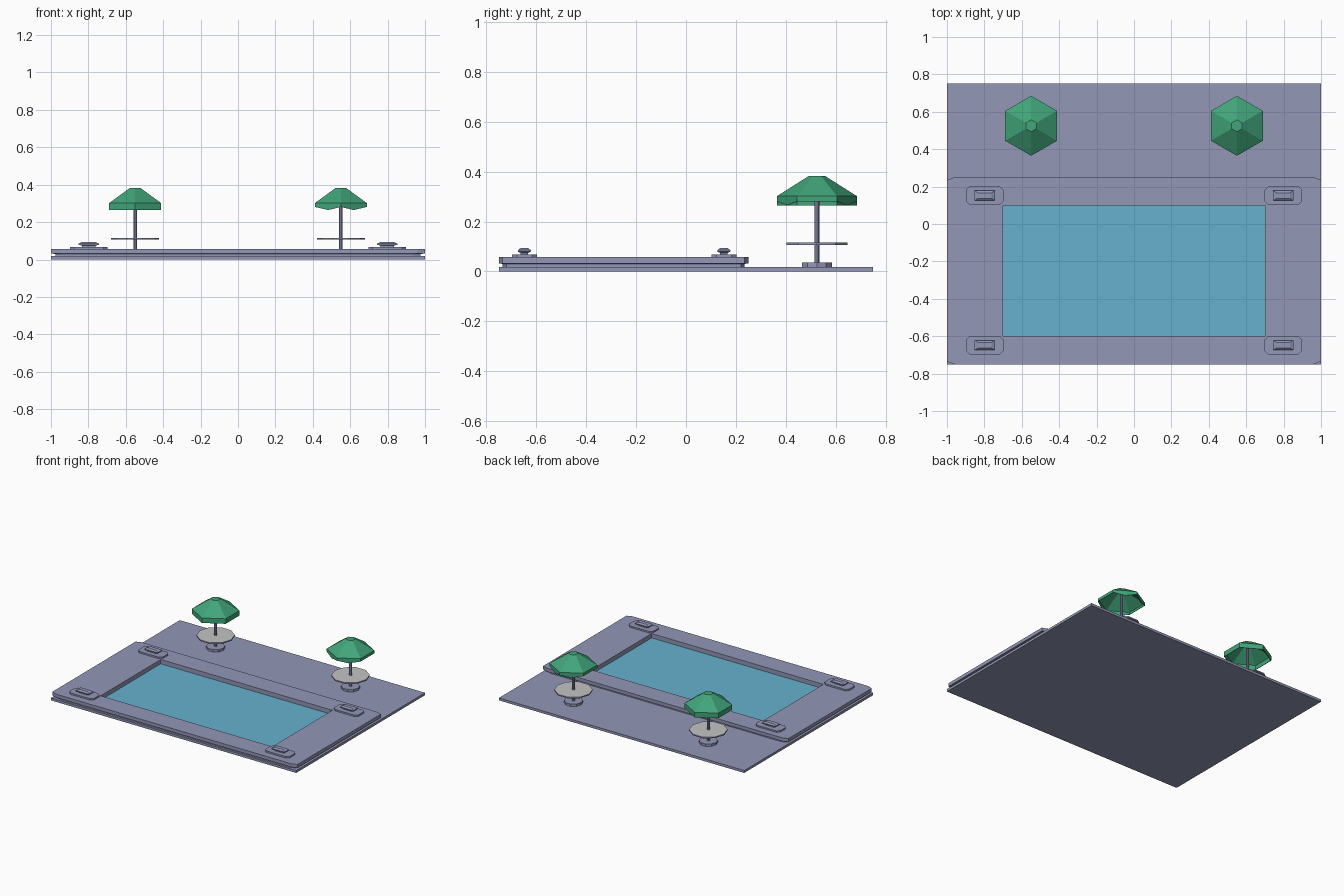
import bpy, bmesh, math

if "Cube" in bpy.data.objects:
    bpy.data.objects.remove(bpy.data.objects["Cube"])


def material(name, rgb):
    m = bpy.data.materials.new(name)
    m.diffuse_color = (*rgb, 1.0)
    m.use_nodes = True
    m.node_tree.nodes["Principled BSDF"].inputs["Base Color"].default_value = m.diffuse_color
    return m


SLATE = material("slate_stone", (0.29, 0.31, 0.47))
WATER = material("pool_water", (0.136, 0.445, 0.631))
GREEN = material("canopy_green", (0.054, 0.376, 0.195))
PALE = material("pale_table_top", (0.56, 0.55, 0.56))


def loft(name, rings, mats, cap_start=True, cap_end=True):
    """Skin a list of equal-length point rings into a mesh object."""
    bm = bmesh.new()
    n = len(rings[0])
    vs = [[bm.verts.new(p) for p in r] for r in rings]
    for a, b in zip(vs, vs[1:]):
        for i in range(n):
            j = (i + 1) % n
            bm.faces.new((a[i], a[j], b[j], b[i]))
    if cap_start:
        bm.faces.new(vs[0][::-1])
    if cap_end:
        bm.faces.new(vs[-1])
    bmesh.ops.remove_doubles(bm, verts=bm.verts, dist=1e-5)
    bmesh.ops.recalc_face_normals(bm, faces=bm.faces)
    me = bpy.data.meshes.new(name)
    bm.to_mesh(me)
    bm.free()
    for m in mats:
        me.materials.append(m)
    ob = bpy.data.objects.new(name, me)
    bpy.context.collection.objects.link(ob)
    return ob


def rect(cx, cy, hx, hy, z, cut=0.0, cut_y=None):
    """Rectangle ring of eight points with cut corners."""
    cv = cut if cut_y is None else cut_y
    pts = [(hx, -hy + cv), (hx, hy - cv), (hx - cut, hy), (-hx + cut, hy),
           (-hx, hy - cv), (-hx, -hy + cv), (-hx + cut, -hy), (hx - cut, -hy)]
    return [(cx + x, cy + y, z) for x, y in pts]


def ngon(cx, cy, r, z, n, turn=0.0):
    return [(cx + r * math.cos(turn + math.tau * i / n),
             cy + r * math.sin(turn + math.tau * i / n), z) for i in range(n)]


# ground slab
loft("ground_slab", [rect(0, 0, 1, 0.75, 0), rect(0, 0, 1, 0.75, 0.018)], [SLATE])

# raised pool deck with shadow groove underneath and a rectangular opening
loft("pool_deck", [
    rect(0, -0.25, 0.975, 0.485, 0.01, 0.04, 0.015),
    rect(0, -0.25, 0.975, 0.485, 0.030, 0.04, 0.015),
    rect(0, -0.25, 1.0, 0.5, 0.032, 0.04, 0.015),
    rect(0, -0.25, 1.0, 0.5, 0.057, 0.04, 0.015),
    rect(0, -0.25, 0.70, 0.35, 0.057),
    rect(0, -0.25, 0.70, 0.35, 0.01),
], [SLATE], False, False)

# water surface
loft("pool_water", [rect(0, -0.25, 0.70, 0.35, 0.02), rect(0, -0.25, 0.70, 0.35, 0.025)], [WATER])

# corner pads with lamps
for sx in (-1, 1):
    for cy in (-0.648, 0.152):
        cx = 0.798 * sx
        loft("corner_pad", [rect(cx, cy, 0.1, 0.05, 0.05, 0.02),
                            rect(cx, cy, 0.1, 0.05, 0.068, 0.02)], [SLATE])
        loft("corner_lamp", [rect(cx, cy, 0.036, 0.015, 0.066),
                             rect(cx, cy, 0.036, 0.015, 0.074),
                             rect(cx, cy, 0.054, 0.026, 0.079),
                             rect(cx, cy, 0.054, 0.026, 0.085),
                             rect(cx, cy, 0.036, 0.015, 0.094)], [SLATE])


def parasol(cx, cy, scalloped):
    # weighted foot and pole
    loft("parasol_foot", [ngon(cx, cy, 0.063, z, 10) for z in (0.018, 0.035)], [SLATE])
    loft("parasol_pole", [ngon(cx, cy, 0.01, z, 8) for z in (0.03, 0.375)], [SLATE])
    # round table with pale top
    table = loft("parasol_table", [ngon(cx, cy, 0.128, z, 10) for z in (0.106, 0.115)],
                 [SLATE, PALE])
    for p in table.data.polygons:
        if p.normal.z > 0.9:
            p.material_index = 1

    # open hexagonal canopy: twelve points per ring, every other one a mid-edge
    def hexring(r, z, dip=0.0):
        pts = []
        corners = ngon(cx, cy, r, z, 6, math.pi / 2)
        for i in range(6):
            a, b = corners[i], corners[(i + 1) % 6]
            slanted = i not in (1, 4)
            pts += [a, ((a[0] + b[0]) / 2, (a[1] + b[1]) / 2, z - (dip if slanted else 0))]
        return pts

    hem = hexring(0.16, 0.281, 0.016) if scalloped else hexring(0.16, 0.265)
    inner = [(cx + (x - cx) * 0.975, cy + (y - cy) * 0.975, z) for x, y, z in hem]
    loft("parasol_canopy", [hexring(0.03, 0.375), hexring(0.156, 0.296), inner, hem,
                            hexring(0.16, 0.302), hexring(0.032, 0.383)], [GREEN])


parasol(-0.55, 0.525, False)
parasol(0.55, 0.525, True)
